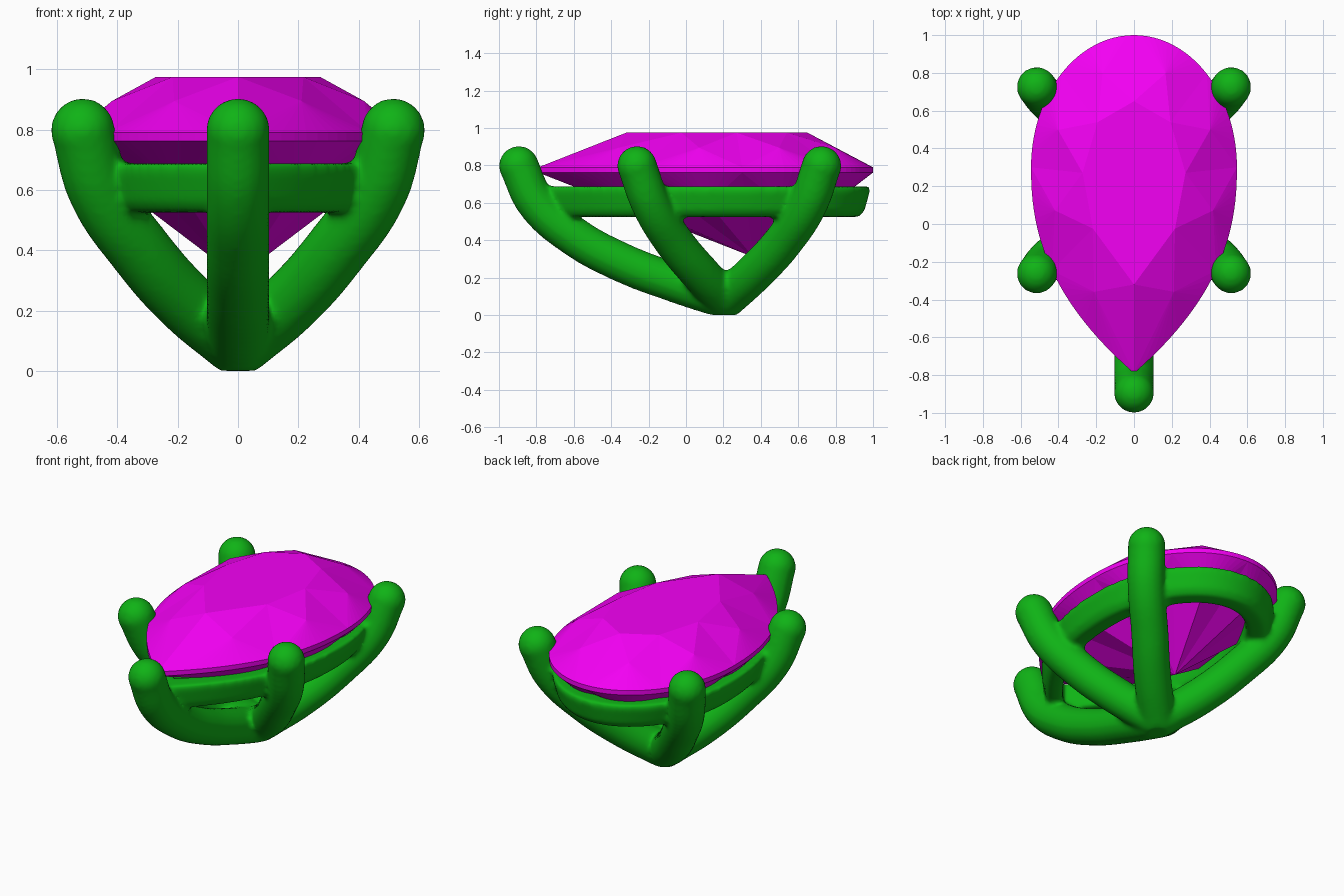
import bpy, bmesh, math
from math import sin, cos, pi

if "Cube" in bpy.data.objects:
    bpy.data.objects.remove(bpy.data.objects["Cube"])


def material(name, rgb):
    m = bpy.data.materials.new(name)
    m.diffuse_color = (*rgb, 1)
    m.use_nodes = True
    m.node_tree.nodes["Principled BSDF"].inputs["Base Color"].default_value = m.diffuse_color
    return m


def pear(n):
    """Closed pear outline: index 0 = round back, n/2 = pointed front."""
    q = n // 4
    half = [(0.545 * sin(pi / 2 * i / q), 0.3 + 0.7 * cos(pi / 2 * i / q)) for i in range(q)]
    for i in range(q + 1):
        t = i / q
        half.append((0.545 * (1 - t ** 2.3), 0.3 - 1.09 * t))
    return half + [(-x, y) for x, y in half[-2:0:-1]]


def make_object(name, bm):
    bmesh.ops.recalc_face_normals(bm, faces=bm.faces)
    me = bpy.data.meshes.new(name)
    bm.to_mesh(me)
    bm.free()
    ob = bpy.data.objects.new(name, me)
    bpy.context.collection.objects.link(ob)
    return ob


# Faceted pear gemstone
N, STEP = 96, 12
outline = pear(N)
bm = bmesh.new()
top = [bm.verts.new((x, y, 0.79)) for x, y in outline]
low = [bm.verts.new((x, y, 0.762)) for x, y in outline]
for i in range(N):
    j = (i + 1) % N
    bm.faces.new((top[i], top[j], low[j], low[i]))


def station_ring(offset, sx, sy, cy, z):
    return [bm.verts.new((outline[k][0] * sx, cy + (outline[k][1] - cy) * sy, z))
            for k in range(offset, N, STEP)]


table = station_ring(0, 0.5, 0.542, 0.236, 0.975)
star = station_ring(STEP // 2, 0.8, 0.79, 0.236, 0.895)
pav = station_ring(STEP // 2, 0.72, 0.72, 0.36, 0.595)
culet = bm.verts.new((0, 0.36, 0.31))
bm.faces.new(table)
for k in range(8):
    n, g = (k + 1) % 8, k * STEP
    bm.faces.new((table[k], table[n], star[k]))
    # kite facets, split so each half stays flat
    for mid, girdle, end_a, end_b in ((star, top, table[k], table[k]), (pav, low, culet, culet)):
        bm.faces.new((end_a, mid[k], girdle[g]))
        bm.faces.new((end_b, mid[k - 1], girdle[g]))
        for i in range(STEP):
            bm.faces.new((mid[k], girdle[g + i], girdle[(g + i + 1) % N]))
gem = make_object("gemstone", bm)
gem.data.materials.append(material("magenta_gem", (0.9, 0.0, 0.9)))

# Gallery rail: rounded slanted section following the pear outline
section = [(0.02, 0.688), (0.018, 0.66), (0.045, 0.56), (0.075, 0.525),
           (0.165, 0.525), (0.175, 0.54), (0.175, 0.675), (0.165, 0.688)]
bm = bmesh.new()
loops = [[bm.verts.new((x * (1 - d / 0.545), 0.105 + (y - 0.105) * (1 - d / 0.895), z))
          for x, y in pear(128)] for d, z in section]
for a in range(len(loops)):
    A, B = loops[a - 1], loops[a]
    for i in range(128):
        j = (i + 1) % 128
        bm.faces.new((A[i], A[j], B[j], B[i]))
parts = [make_object("gallery_rail", bm)]

# Prongs: curved round bars with ball ends
R = 0.106


def prong(name, points):
    cu = bpy.data.curves.new(name, 'CURVE')
    cu.dimensions = '3D'
    cu.bevel_depth, cu.bevel_resolution = R, 6
    cu.use_fill_caps = True
    sp = cu.splines.new('BEZIER')
    sp.resolution_u = 10
    sp.bezier_points.add(len(points) - 1)
    for bp, p in zip(sp.bezier_points, points):
        bp.co = p
        bp.handle_left_type = bp.handle_right_type = 'AUTO'
    ob = bpy.data.objects.new(name, cu)
    bpy.context.collection.objects.link(ob)
    parts.append(ob)
    for p in (points[0], points[-1]):
        b = bmesh.new()
        bmesh.ops.create_uvsphere(b, u_segments=32, v_segments=16, radius=R)
        bmesh.ops.translate(b, verts=b.verts, vec=p)
        parts.append(make_object(name + "_ball", b))


foot = (0, 0.21, 0.085)
for s, side in ((1, "right"), (-1, "left")):
    prong(side + "_front_prong", [(s * 0.515, -0.262, 0.798), (s * 0.46, -0.19, 0.6),
                                  (s * 0.325, -0.07, 0.4), (s * 0.175, 0.07, 0.23), foot])
    prong(side + "_back_prong", [(s * 0.515, 0.725, 0.798), (s * 0.46, 0.655, 0.6),
                                 (s * 0.325, 0.525, 0.4), (s * 0.175, 0.37, 0.23), foot])
prong("tip_prong", [(0, -0.894, 0.798), (0, -0.8, 0.6), (0, -0.6, 0.422),
                    (0, -0.34, 0.28), (0, -0.05, 0.17), foot])

# Fuse all metal into one softly blended setting
bpy.ops.object.select_all(action='DESELECT')
for ob in parts:
    ob.select_set(True)
bpy.context.view_layer.objects.active = parts[0]
bpy.ops.object.convert(target='MESH')
bpy.ops.object.join()
setting = bpy.context.view_layer.objects.active
setting.name = "prong_setting"
for v in setting.data.vertices:
    v.co.z = max(v.co.z, 0)
setting.data.materials.clear()
remesh = setting.modifiers.new("fuse", 'REMESH')
remesh.mode = 'VOXEL'
remesh.voxel_size = 0.014
smooth = setting.modifiers.new("soften", 'SMOOTH')
smooth.factor, smooth.iterations = 0.5, 8
bpy.ops.object.convert(target='MESH')
setting.data.materials.append(material("green_metal", (0.005, 0.45, 0.008)))
bpy.ops.object.shade_smooth()
